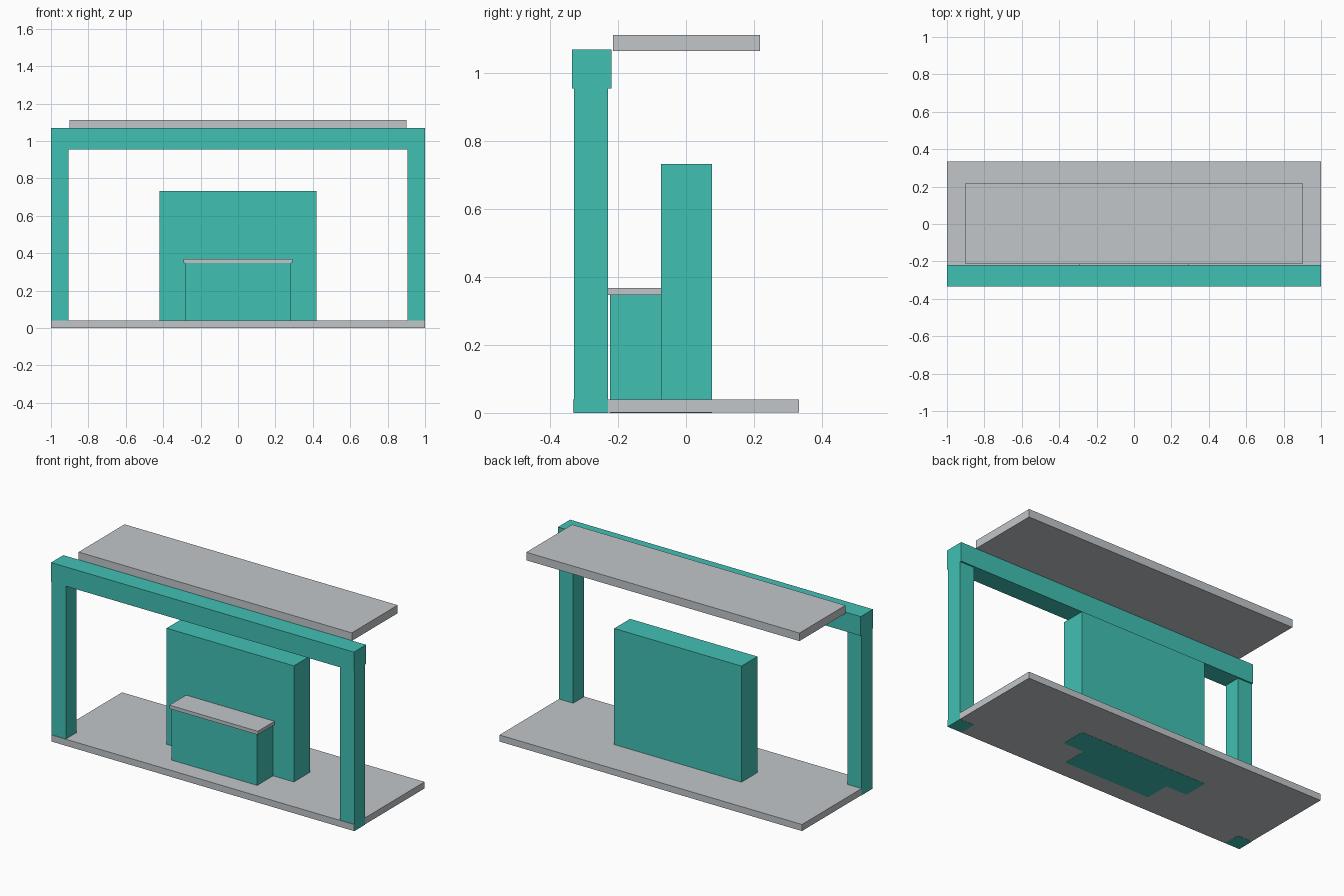
import bpy
import bmesh
from mathutils import Vector

cube = bpy.data.objects.get("Cube")
if cube:
    bpy.data.objects.remove(cube, do_unlink=True)


def material(name, rgb):
    mat = bpy.data.materials.new(name)
    mat.use_nodes = True
    mat.diffuse_color = (*rgb, 1)
    mat.node_tree.nodes["Principled BSDF"].inputs["Base Color"].default_value = (*rgb, 1)
    return mat


teal = material("teal", (0.053, 0.53, 0.45))
grey = material("light grey", (0.54, 0.565, 0.584))


def box(name, x, y, z, mat):
    """Box spanning the given (low, high) range on each axis."""
    low, high = (Vector(corner) for corner in zip(x, y, z))
    bm = bmesh.new()
    bmesh.ops.create_cube(bm, size=1)
    bmesh.ops.scale(bm, vec=high - low, verts=bm.verts)
    mesh = bpy.data.meshes.new(name)
    bm.to_mesh(mesh)
    bm.free()
    mesh.materials.append(mat)
    obj = bpy.data.objects.new(name, mesh)
    obj.location = (low + high) / 2
    bpy.context.collection.objects.link(obj)
    return obj


# Floor slab, a hair inside the posts so that their feet show cleanly
box("floor_slab", (-0.999, 0.999), (-0.333, 0.333), (0.001, 0.04), grey)

# Front gateway: two posts and a beam
for side, x in (("left", (0.905, 1)), ("right", (-1, -0.905))):
    box(side + "_post", x, (-0.329, -0.229), (0, 0.956), teal)
box("front_beam", (-1, 1), (-0.335, -0.22), (0.955, 1.07), teal)

# Floating roof slab
box("roof_slab", (-0.902, 0.902), (-0.215, 0.218), (1.065, 1.113), grey)

# Back wall and the counter in front of it
box("back_wall", (-0.42, 0.42), (-0.073, 0.077), (0, 0.733), teal)
box("counter", (-0.283, 0.283), (-0.223, -0.073), (0, 0.347), teal)
box("counter_top", (-0.292, 0.292), (-0.23, -0.073), (0.347, 0.368), grey)
